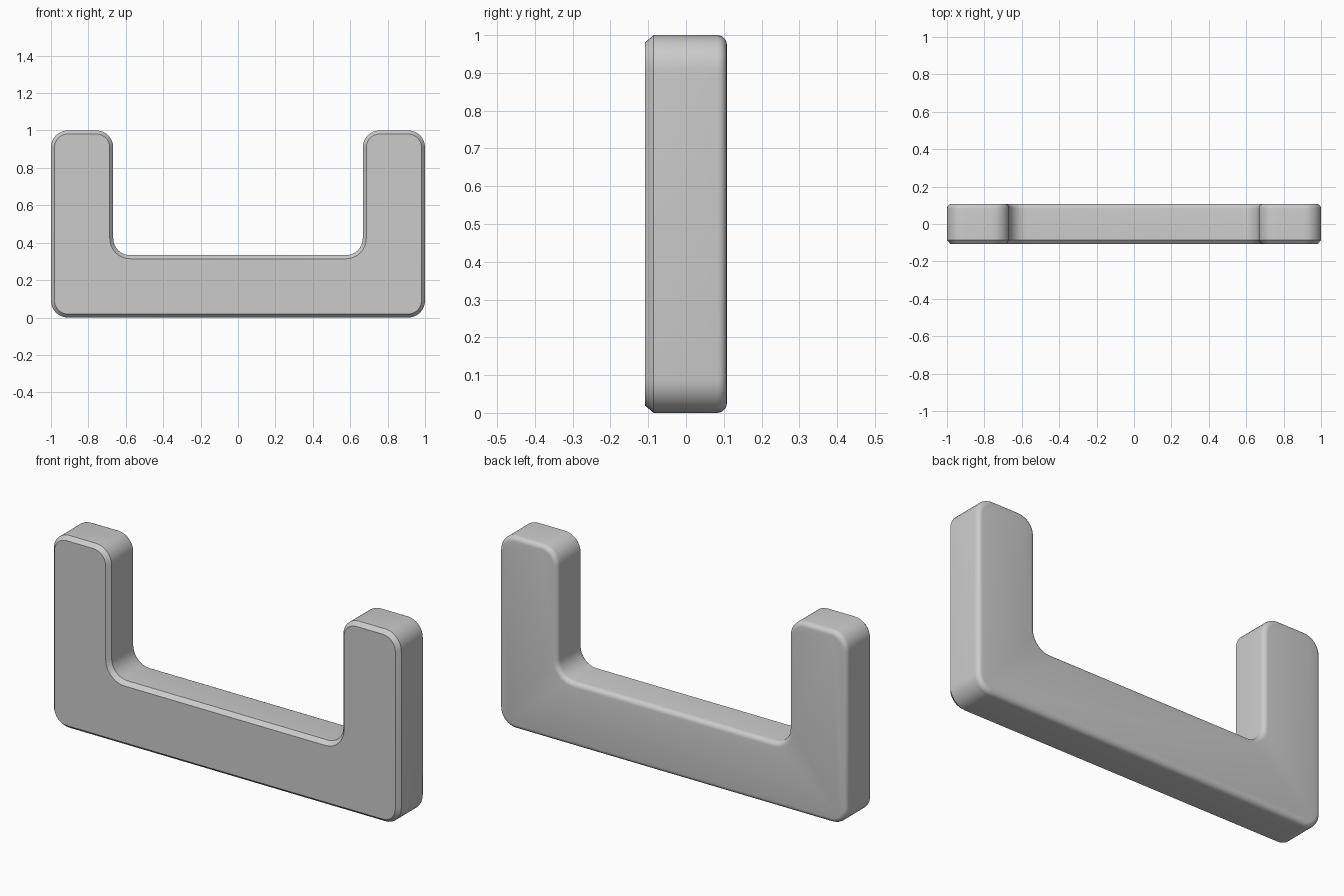
import bpy, bmesh, math
from mathutils import Vector

if "Cube" in bpy.data.objects:
    bpy.data.objects.remove(bpy.data.objects["Cube"])

HALF_DEPTH = 0.108
CORNERS = [(-1, 0), (1, 0), (1, 1), (0.667, 1), (0.667, 0.333),
           (-0.667, 0.333), (-0.667, 1), (-1, 1)]
RADIUS = 0.09
STEPS = 8


def outline(inset):
    """Rounded U outline, shrunk inwards by inset."""
    pts = [Vector(c) for c in CORNERS]
    result = []
    for i, p in enumerate(pts):
        a = (p - pts[i - 1]).normalized()
        b = (pts[(i + 1) % len(pts)] - p).normalized()
        turn = 1 if a.x * b.y - a.y * b.x > 0 else -1
        centre = p + (b - a) * RADIUS
        r = RADIUS - turn * inset
        start = math.atan2(-a.x * turn, a.y * turn)
        for k in range(STEPS + 1):
            t = start + turn * math.pi / 2 * k / STEPS
            result.append(centre + r * Vector((math.cos(t), math.sin(t))))
    return result


# Edge section: chamfered front, rounded back, as (inset, y)
section = [(0.019, -HALF_DEPTH), (0, -HALF_DEPTH + 0.022)]
R = 0.025
for k in range(6):
    t = math.pi / 2 * k / 5
    section.append((R - R * math.cos(t), HALF_DEPTH - R + R * math.sin(t)))

# U-shaped bracket skinned through the section rings
bm = bmesh.new()
rings = [[bm.verts.new((p.x, y, p.y)) for p in outline(inset)]
         for inset, y in section]
for r0, r1 in zip(rings, rings[1:]):
    for i in range(len(r0)):
        j = (i + 1) % len(r0)
        bm.faces.new((r0[i], r0[j], r1[j], r1[i]))
bm.faces.new(rings[0])
bm.faces.new(rings[-1][::-1])
bmesh.ops.recalc_face_normals(bm, faces=bm.faces)
mesh = bpy.data.meshes.new("u_bracket")
bm.to_mesh(mesh)
bm.free()

bracket = bpy.data.objects.new("u_bracket", mesh)
bpy.context.collection.objects.link(bracket)
bpy.context.view_layer.objects.active = bracket
bracket.select_set(True)
bpy.ops.object.shade_smooth_by_angle(angle=math.radians(30))
